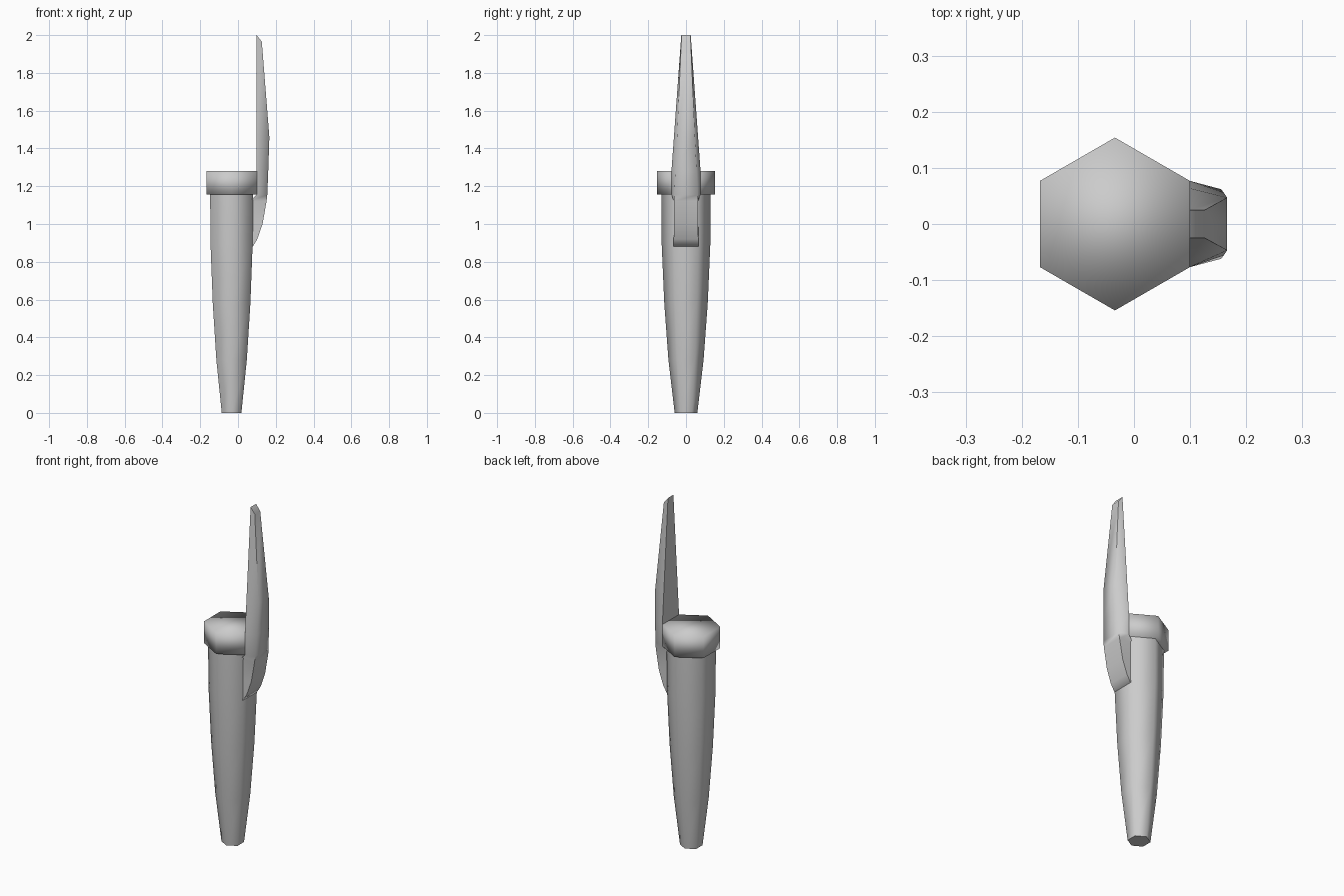
import bpy, bmesh, math

if "Cube" in bpy.data.objects:
    bpy.data.objects.remove(bpy.data.objects["Cube"])

CX = -0.034  # axis of the hexagonal barrel


def loft(name, rings, angle):
    """Skin a list of equal-length vertex rings and cap both ends."""
    bm = bmesh.new()
    rows = [[bm.verts.new(p) for p in ring] for ring in rings]
    n = len(rows[0])
    for a, b in zip(rows, rows[1:]):
        for i in range(n):
            j = (i + 1) % n
            bm.faces.new((a[i], a[j], b[j], b[i]))
    bm.faces.new(rows[0][::-1])
    bm.faces.new(rows[-1])
    bmesh.ops.recalc_face_normals(bm, faces=bm.faces)
    mesh = bpy.data.meshes.new(name)
    bm.to_mesh(mesh)
    bm.free()
    ob = bpy.data.objects.new(name, mesh)
    bpy.context.collection.objects.link(ob)
    bpy.ops.object.select_all(action='DESELECT')
    ob.select_set(True)
    bpy.context.view_layer.objects.active = ob
    if angle is None:
        bpy.ops.object.shade_smooth()
    else:
        bpy.ops.object.shade_smooth_by_angle(angle=math.radians(angle))
    return ob


def hexagon(r, z):
    """Hexagon with corners on +-y and flats on +-x."""
    return [(CX + r * math.cos(math.radians(30 + 60 * i)),
             r * math.sin(math.radians(30 + 60 * i)), z) for i in range(6)]


# Tapered barrel
barrel = [(0.060, 0), (0.093, 0.28), (0.115, 0.58), (0.129, 0.90), (0.131, 1.16)]
loft("barrel", [hexagon(r, z) for r, z in barrel], 75)

# Collar around the mouth
loft("collar", [hexagon(0.154, z) for z in (1.155, 1.28)], None)

# Clip: inner x, inner z, outer x, outer z, inner half width, outer half width
clip = [
    (0.060, 0.88, 0.078, 0.88, 0.065, 0.065),
    (0.060, 0.91, 0.102, 0.92, 0.065, 0.065),
    (0.060, 1.00, 0.130, 1.00, 0.065, 0.064),
    (0.060, 1.12, 0.151, 1.12, 0.065, 0.063),
    (0.099, 1.155, 0.155, 1.155, 0.077, 0.062),
    (0.099, 1.28, 0.160, 1.28, 0.077, 0.056),
    (0.099, 1.46, 0.166, 1.46, 0.064, 0.047),
    (0.099, 2.00, 0.126, 1.965, 0.025, 0.025),
]
loft("clip", [[(xi, -wi, zi), (xo, -wo, zo), (xo, wo, zo), (xi, wi, zi)]
              for xi, zi, xo, zo, wi, wo in clip], 75)
